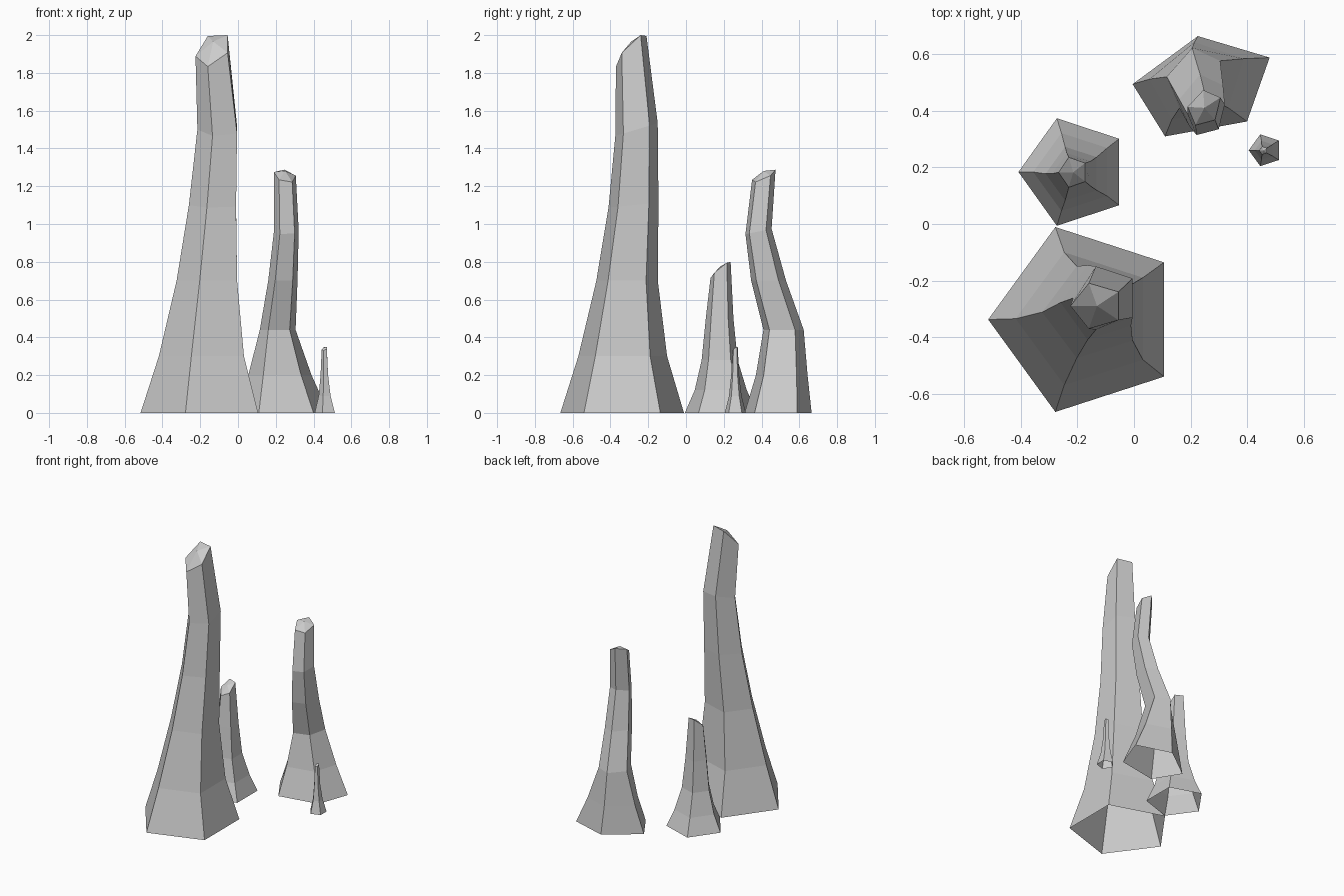
import bpy, bmesh
from math import cos, sin, pi

cube = bpy.data.objects.get("Cube")
if cube:
    bpy.data.objects.remove(cube, do_unlink=True)

stone = bpy.data.materials.new("pale_grey_stone")
stone.use_nodes = True
GREY = (0.6, 0.6, 0.6, 1)
stone.diffuse_color = GREY
stone.node_tree.nodes["Principled BSDF"].inputs["Base Color"].default_value = GREY

# Cross-sections: an even five-sided outline and a wider, uneven one
EVEN = [(cos(pi + i * 2 * pi / 5), sin(pi + i * 2 * pi / 5)) for i in range(5)]
UNEVEN = [(-.247, .01), (-.132, -.175), (.158, -.122), (.238, .104), (-.016, .18)]


def spire(name, outline, rings, peak):
    """Loft an open-bottomed spire; ring = x, y, z, x size, y size, x slope, y slope."""
    bm = bmesh.new()
    loops = []
    for cx, cy, cz, sx, sy, slope_x, slope_y in rings:
        loop = []
        for ox, oy in outline:
            dx, dy = ox * sx, oy * sy
            z = min(cz + dx * slope_x + dy * slope_y, peak)
            loop.append(bm.verts.new((cx + dx, cy + dy, z)))
        loops.append(loop)
    n = len(outline)
    for low, high in zip(loops, loops[1:]):
        for i in range(n):
            j = (i + 1) % n
            bm.faces.new((low[i], low[j], high[j], high[i]))
    # Blunt, slanted tip
    cx, cy, cz = rings[-1][:3]
    tip = bm.verts.new((cx, cy, cz + 0.02 * peak))
    for i in range(n):
        bm.faces.new((loops[-1][i], loops[-1][(i + 1) % n], tip))
    mesh = bpy.data.meshes.new(name)
    bm.to_mesh(mesh)
    bm.free()
    mesh.materials.append(stone)
    obj = bpy.data.objects.new(name, mesh)
    bpy.context.collection.objects.link(obj)


spire("tall_spire", EVEN, [
    (-.172, -.338, 0, .344, .344, 0, 0),
    (-.17, -.335, .3, .249, .247, 0, 0),
    (-.148, -.312, .7, .177, .171, 0, 0),
    (-.122, -.278, 1.1, .138, .139, 0, .1),
    (-.099, -.262, 1.5, .116, .118, 0, .3),
    (-.131, -.29, 1.926, .094, .085, .4, 1),
], 2.0)

spire("bent_spire", UNEVEN, [
    (.242, .485, 0, 1, 1, 0, 0),
    (.225, .505, .2, .69, .77, 0, 0),
    (.212, .515, .44, .39, .6, 0, 0),
    (.239, .436, .7, .32, .52, 0, 0),
    (.257, .383, .96, .27, .39, 0, .2),
    (.249, .411, 1.255, .24, .35, -.3, .5),
], 1.29)

spire("short_spire", EVEN, [
    (-.212, .184, 0, .197, .2, 0, 0),
    (-.212, .184, .12, .145, .145, 0, 0),
    (-.213, .178, .28, .1, .1, 0, 0),
    (-.214, .178, .5, .077, .077, 0, 0),
    (-.215, .183, .76, .052, .056, .2, .8),
], 0.8)

spire("tiny_spire", EVEN, [
    (.465, .261, 0, .059, .059, 0, 0),
    (.462, .261, .09, .035, .035, 0, 0),
    (.459, .26, .2, .022, .022, 0, 0),
    (.458, .26, .34, .015, .015, .3, .6),
], 0.35)
